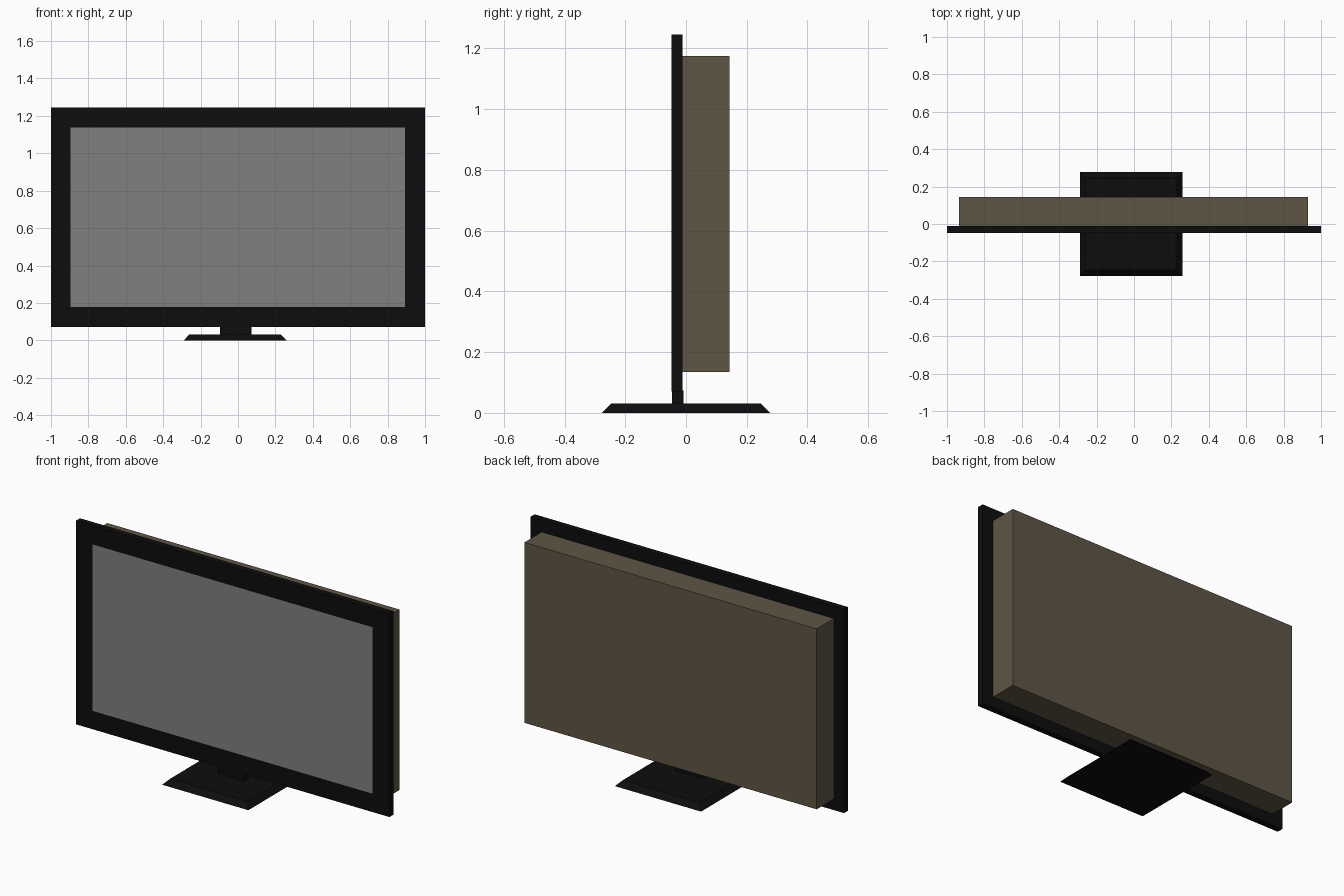
import bpy, bmesh

if "Cube" in bpy.data.objects:
    bpy.data.objects.remove(bpy.data.objects["Cube"])


def material(name, rgb):
    m = bpy.data.materials.new(name)
    m.diffuse_color = (*rgb, 1)
    m.use_nodes = True
    m.node_tree.nodes["Principled BSDF"].inputs["Base Color"].default_value = m.diffuse_color
    return m


black = material("black plastic", (0.004, 0.004, 0.004))
grey = material("screen grey", (0.216, 0.216, 0.216))
brown = material("brown casing", (0.114, 0.091, 0.058))


def box(name, x, y, z, mat, taper=(0, 0)):
    """Box from min/max ranges; taper pulls in the top edges."""
    bm = bmesh.new()
    bmesh.ops.create_cube(bm, size=1)
    for v in bm.verts:
        top = v.co.z > 0
        sx, sy = (1 if v.co.x > 0 else -1), (1 if v.co.y > 0 else -1)
        v.co.x = x[sx > 0] - sx * taper[0] * top
        v.co.y = y[sy > 0] - sy * taper[1] * top
        v.co.z = z[top]
    mesh = bpy.data.meshes.new(name)
    bm.to_mesh(mesh)
    bm.free()
    mesh.materials.append(mat)
    obj = bpy.data.objects.new(name, mesh)
    bpy.context.collection.objects.link(obj)
    return obj


# Stand
box("base", (-0.29, 0.26), (-0.277, 0.277), (0, 0.031), black, (0.03, 0.031))
box("neck", (-0.095, 0.072), (-0.046, -0.008), (0.03, 0.074), black)

# Rear casing
box("rear_casing", (-0.935, 0.93), (-0.013, 0.144), (0.135, 1.176), brown)

# Front frame, with the screen cut in as an inset front face
frame = box("frame", (-1, 1), (-0.048, -0.012), (0.071, 1.246), black)
frame.data.materials.append(grey)
bm = bmesh.new()
bm.from_mesh(frame.data)
bm.normal_update()
front = min(bm.faces, key=lambda f: f.calc_center_median().y)
bmesh.ops.inset_region(bm, faces=[front], thickness=0.1)
front.material_index = 1
for v in front.verts:
    v.co.x = 0.892 if v.co.x > 0 else -0.895
    v.co.z = 1.137 if v.co.z > 0.6 else 0.177
bm.to_mesh(frame.data)
bm.free()
